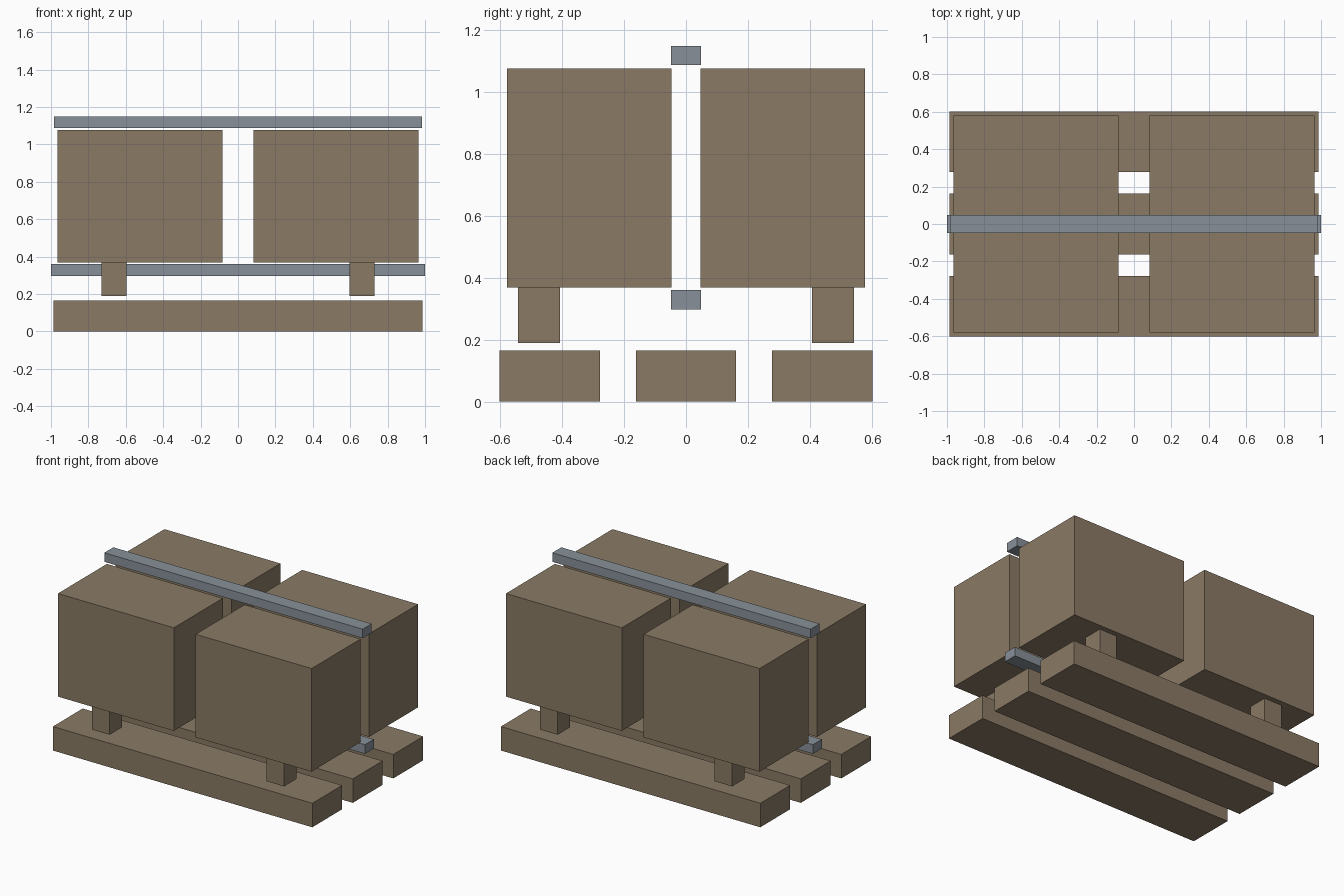
import bpy
import bmesh

if "Cube" in bpy.data.objects:
    bpy.data.objects.remove(bpy.data.objects["Cube"])


def material(name, rgb):
    m = bpy.data.materials.new(name)
    m.diffuse_color = (*rgb, 1.0)
    m.use_nodes = True
    m.node_tree.nodes["Principled BSDF"].inputs["Base Color"].default_value = m.diffuse_color
    return m


brown = material("weathered_brown", (0.255, 0.195, 0.13))
steel = material("steel_grey", (0.245, 0.28, 0.315))


def box(name, x, y, z, mat):
    """Axis-aligned box from (min, max) ranges."""
    bm = bmesh.new()
    bmesh.ops.create_cube(bm, size=1)
    for v in bm.verts:
        v.co = [r[0] if c < 0 else r[1] for c, r in zip(v.co, (x, y, z))]
    mesh = bpy.data.meshes.new(name)
    bm.to_mesh(mesh)
    bm.free()
    mesh.materials.append(mat)
    obj = bpy.data.objects.new(name, mesh)
    bpy.context.collection.objects.link(obj)
    return obj


def span(side, a, b):
    """Range a..b mirrored to the given side."""
    return tuple(sorted((side * a, side * b)))


# Three base beams
for label, y in (("front", -0.44), ("middle", 0), ("back", 0.44)):
    box(label + "_base_beam", (-0.987, 0.987), (y - 0.162, y + 0.162), (0, 0.165), brown)

# Four crates, each on a small foot block
for sx, side in ((-1, "left"), (1, "right")):
    for sy, end in ((-1, "front"), (1, "back")):
        tag = f"{end}_{side}"
        box(tag + "_crate", span(sx, 0.083, 0.965), span(sy, 0.047, 0.579), (0.368, 1.077), brown)
        box(tag + "_foot", span(sx, 0.597, 0.731), span(sy, 0.407, 0.543), (0.19, 0.368), brown)

# Long centre rails below and above the crates
box("lower_rail", (-1.0, 1.0), (-0.049, 0.049), (0.297, 0.36), steel)
box("upper_rail", (-0.983, 0.983), (-0.049, 0.049), (1.088, 1.15), steel)
